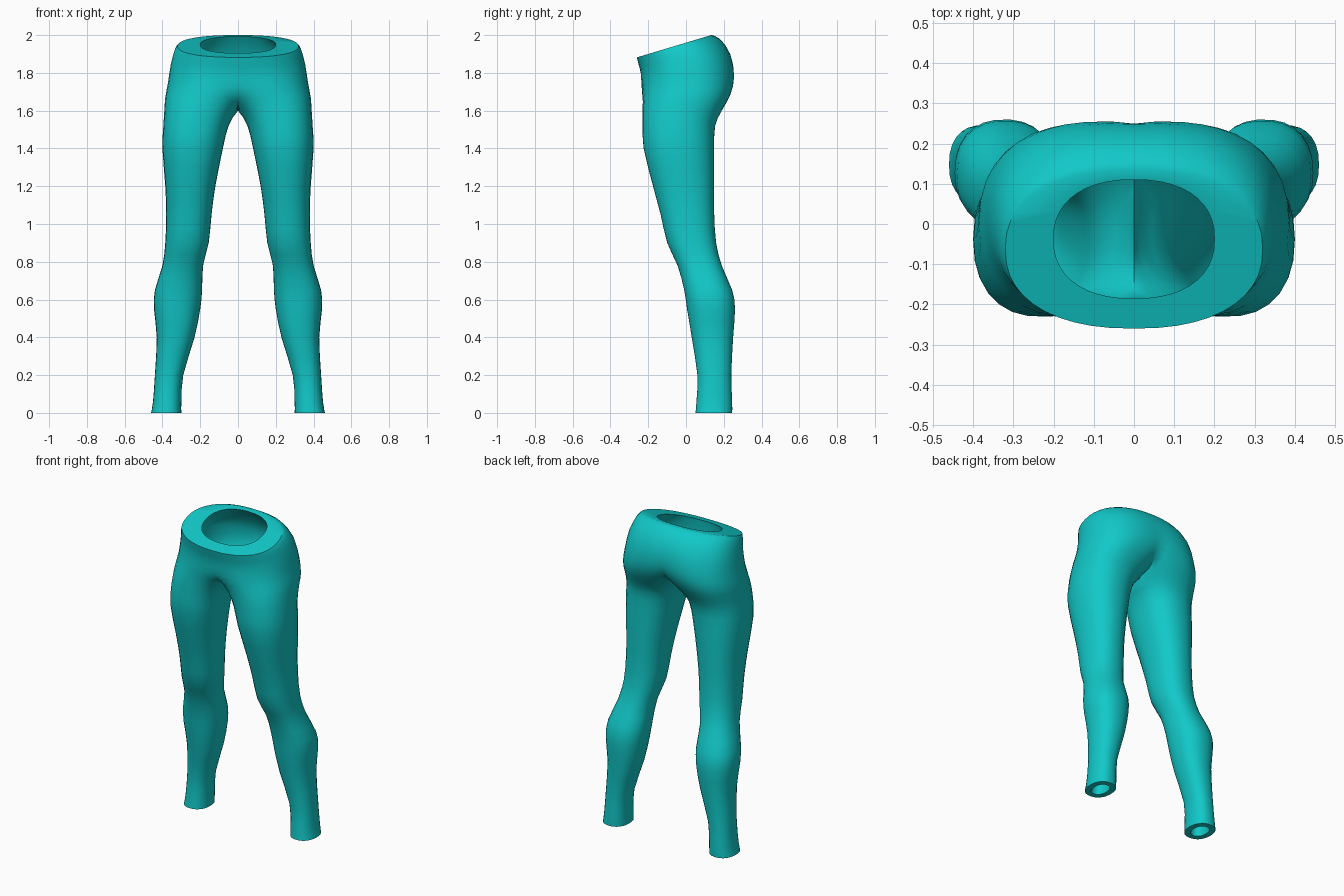
import bpy
import bmesh
import math

# Remove the default cube only
default_cube = bpy.data.objects.get("Cube")
if default_cube:
    bpy.data.objects.remove(default_cube, do_unlink=True)

SIDES = 28               # points around each cross-section
POWER = 2.3              # slightly boxy oval
SPLIT = math.radians(150)  # where the outer arc meets the inner-thigh arc
WALL = 0.045             # cloth thickness

# Cross-sections of one leg, ankle to waist: height, inner x, outer x, front y, back y.
# A negative inner x means the section runs past the centre line and is cut there.
SECTIONS = [
    (0, .3, .46, .05, .245),
    (.06, .3, .45, .055, .245),
    (.2, .29, .44, .06, .24),
    (.4, .23, .43, .03, .25),
    (.55, .2, .445, .005, .26),
    (.65, .19, .44, -.01, .245),
    (.78, .185, .4, -.045, .19),
    (.9, .155, .385, -.1, .16),
    (1.05, .14, .38, -.135, .15),
    (1.2, .12, .385, -.175, .15),
    (1.4, .08, .4, -.225, .15),
    (1.52, .05, .395, -.23, .155),
    (1.6, 0, .39, -.23, .19),
    (1.67, -.08, .385, -.23, .235),
    (1.75, -.21, .37, -.235, .255),
    (1.85, -.3, .355, -.24, .235),
    (1.93, -.33, .335, -.255, .18),
    (1.96, -.32, .32, -.26, .135),
]
WAIST_HOLE = (1.96, -.2, .2, -.185, .11)


def smooth_sections(keys, steps=2):
    """Add in-between sections along a smooth curve through the keys."""
    result = []
    last = len(keys) - 1
    for k in range(last):
        a, b = keys[max(k - 1, 0)], keys[k]
        c, d = keys[k + 1], keys[min(k + 2, last)]
        for s in range(steps):
            t = s / steps
            row = []
            for p, q, r, u in zip(a, b, c, d):
                bend = (2 * p - 5 * q + 4 * r - u) * t * t
                twist = (3 * q - p - 3 * r + u) * t ** 3
                row.append(q + ((r - p) * t + bend + twist) / 2)
            result.append(tuple(row))
    result.append(keys[last])
    return result


def signed_power(value):
    return math.copysign(abs(value) ** (2 / POWER), value)


def section_points(section):
    """Points around one section, cut flat at the centre line."""
    z, x_in, x_out, front, back = section
    cx, rx = (x_in + x_out) / 2, (x_out - x_in) / 2
    cy, ry = (front + back) / 2, (back - front) / 2
    split = SPLIT
    if x_in < 0:
        # angle at which the oval meets the centre line
        reach = -(max(cx, 0) / rx) ** (POWER / 2)
        split = min(SPLIT, math.acos(max(reach, -1)))
    outer_count = SIDES - 6
    inner_count = SIDES - outer_count
    angles = [-split + 2 * split * i / outer_count for i in range(outer_count)]
    rest = 2 * math.pi - 2 * split
    angles += [split + rest * i / inner_count for i in range(inner_count)]
    # the waist leans forward
    lean = 0.3 * min(max((z - 1.6) / 0.36, 0), 1)
    points = []
    for angle in angles:
        x = cx + rx * signed_power(math.cos(angle))
        y = cy + ry * signed_power(math.sin(angle))
        x = 0 if x < 1e-4 else x
        points.append((x, y, z + lean * y))
    return points


def build_trousers(material):
    outside = smooth_sections(SECTIONS)
    # the lining is the same shape, set in by the cloth thickness
    lining = []
    for z, x_in, x_out, front, back in outside:
        if z < 1.88:
            inset = WALL if z > 0.3 else 0.035
            lining.append((z, x_in + inset, x_out - inset, front + inset, back - inset))
    rings = outside + [WAIST_HOLE] + lining[::-1]

    # Loft one half: up the outside, over the waistband, down the lining
    bm = bmesh.new()
    loops = [[bm.verts.new(p) for p in section_points(s)] for s in rings]
    for r, low in enumerate(loops):
        high = loops[(r + 1) % len(loops)]
        for i in range(SIDES):
            j = (i + 1) % SIDES
            corners = (low[i], low[j], high[j], high[i])
            # leave the centre line open for the other half
            if any(v.co.x > 1e-5 for v in corners):
                bm.faces.new(corners)
    loose = [v for v in bm.verts if not v.link_faces]
    bmesh.ops.delete(bm, geom=loose, context="VERTS")
    mesh = bpy.data.meshes.new("trousers")
    bm.to_mesh(mesh)
    bm.free()

    trousers = bpy.data.objects.new("trousers", mesh)
    bpy.context.collection.objects.link(trousers)
    mesh.materials.append(material)

    # Mirror to make the second leg
    mirror = trousers.modifiers.new("second_leg", "MIRROR")
    mirror.use_axis[0] = True
    mirror.use_clip = True
    mirror.merge_threshold = 0.001

    bpy.ops.object.select_all(action="DESELECT")
    trousers.select_set(True)
    bpy.context.view_layer.objects.active = trousers
    bpy.ops.object.modifier_apply(modifier=mirror.name)
    bpy.ops.object.shade_smooth_by_angle(angle=math.radians(42))
    return trousers


# Teal cloth
teal = bpy.data.materials.new("teal_cloth")
teal.use_nodes = True
colour = (0.006, 0.58, 0.58, 1)
teal.diffuse_color = colour
teal.node_tree.nodes["Principled BSDF"].inputs["Base Color"].default_value = colour

build_trousers(teal)
